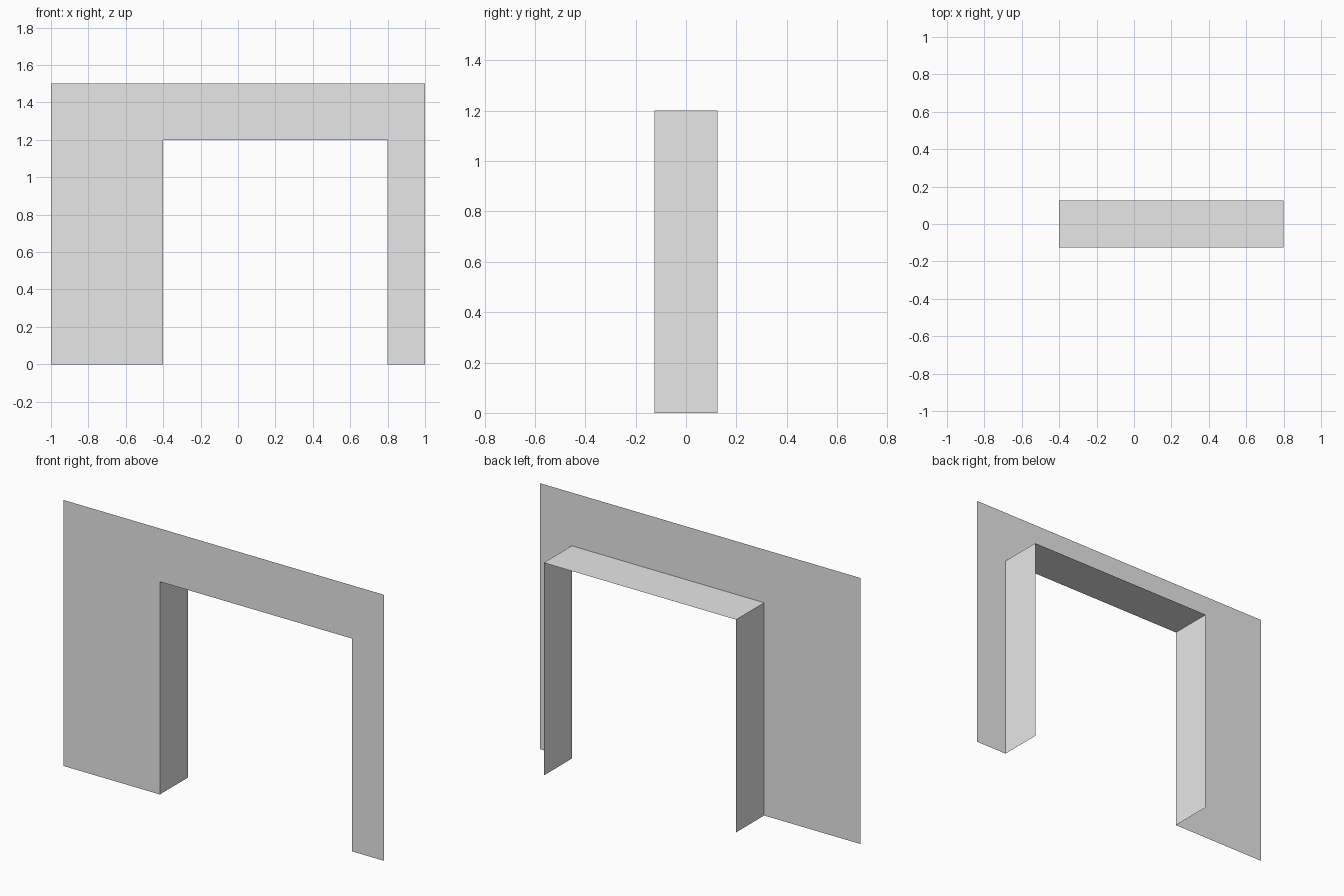
import bpy
import bmesh

cube = bpy.data.objects.get("Cube")
if cube:
    bpy.data.objects.remove(cube, do_unlink=True)

# Wall and opening limits
LEFT, RIGHT, TOP = -1.0, 1.0, 1.5
OPEN_L, OPEN_R, OPEN_TOP = -0.4, 0.8, 1.2
FRONT, BACK = -0.125, 0.125

# Single plain colour
grey = bpy.data.materials.new("light grey")
grey.use_nodes = True
colour = (0.8, 0.8, 0.8, 1.0)
grey.diffuse_color = colour
grey.node_tree.nodes["Principled BSDF"].inputs["Base Color"].default_value = colour


def sheet(name, profile, faces_of):
    """Make an open sheet object; faces_of builds its faces from the profile."""
    mesh = bpy.data.meshes.new(name)
    bm = bmesh.new()
    faces_of(bm, profile)
    bm.to_mesh(mesh)
    bm.free()
    mesh.materials.append(grey)
    obj = bpy.data.objects.new(name, mesh)
    bpy.context.collection.objects.link(obj)
    return obj


def flat_wall(bm, profile):
    bm.faces.new([bm.verts.new((x, FRONT, z)) for x, z in profile])


def swept_back(bm, profile):
    front = [bm.verts.new((x, FRONT, z)) for x, z in profile]
    back = [bm.verts.new((x, BACK, z)) for x, z in profile]
    for i in range(len(profile) - 1):
        bm.faces.new((front[i], back[i], back[i + 1], front[i + 1]))


# Opening outline, from the foot of one jamb over the head to the other
opening = [(OPEN_L, 0), (OPEN_L, OPEN_TOP), (OPEN_R, OPEN_TOP), (OPEN_R, 0)]

# Front wall sheet with the doorway cut out
sheet("front_wall", [(LEFT, 0)] + opening + [(RIGHT, 0), (RIGHT, TOP), (LEFT, TOP)], flat_wall)

# Jambs and head lining the doorway
sheet("right_jamb", opening[:2], swept_back)
sheet("opening_head", opening[1:3], swept_back)
sheet("left_jamb", opening[2:], swept_back)
